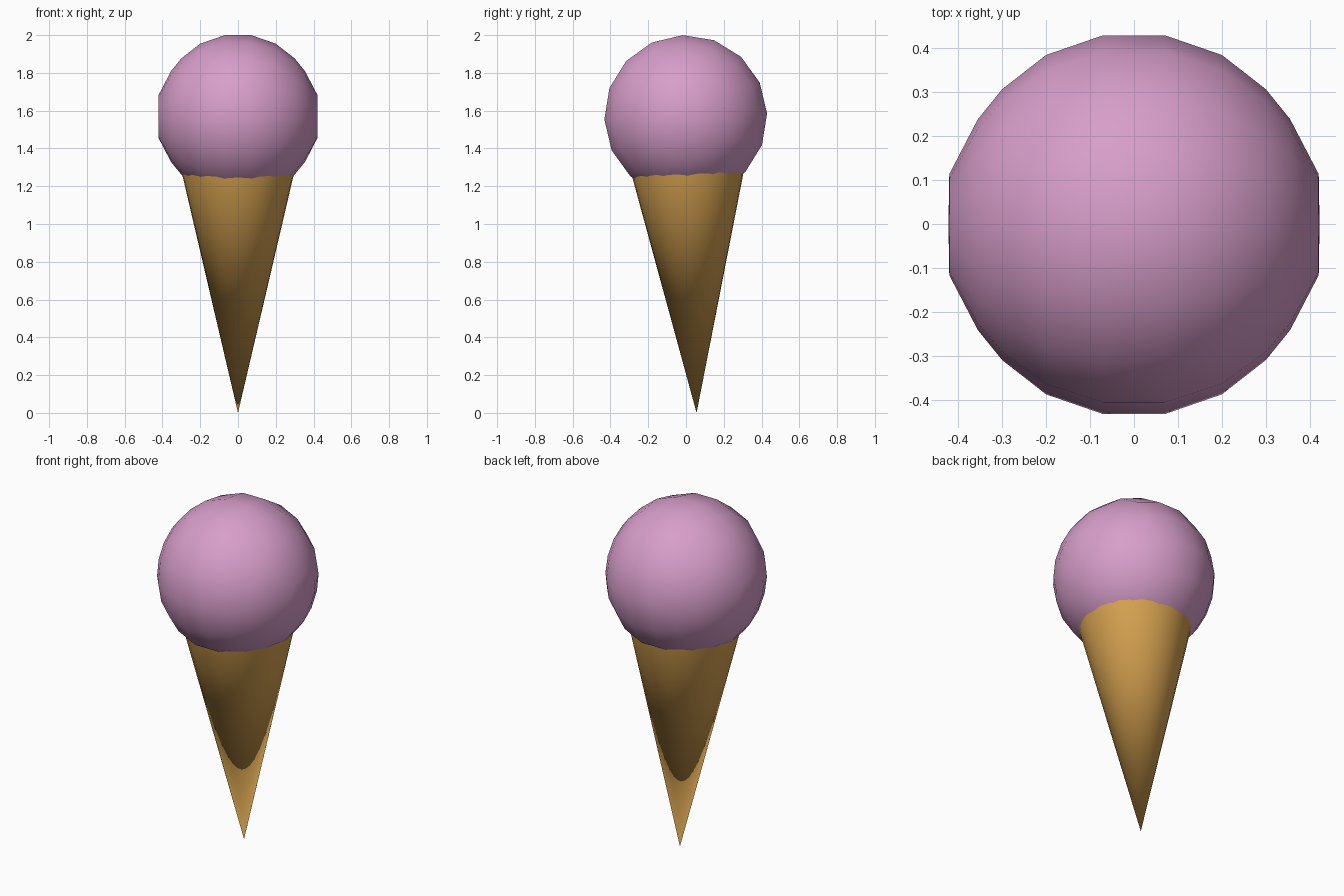
import bpy, bmesh, math
from mathutils import Matrix

if "Cube" in bpy.data.objects:
    bpy.data.objects.remove(bpy.data.objects["Cube"])

TILT = Matrix.Translation((0, 0.056, 0)) @ Matrix.Rotation(math.radians(2.1), 4, 'X')


def material(name, rgb):
    m = bpy.data.materials.new(name)
    m.diffuse_color = (*rgb, 1)
    m.use_nodes = True
    m.node_tree.nodes["Principled BSDF"].inputs["Base Color"].default_value = m.diffuse_color
    return m


def add_object(name, bm, mat):
    bmesh.ops.recalc_face_normals(bm, faces=bm.faces[:])
    for f in bm.faces:
        f.smooth = True
    bm.transform(TILT)
    me = bpy.data.meshes.new(name)
    bm.to_mesh(me)
    bm.free()
    me.materials.append(mat)
    ob = bpy.data.objects.new(name, me)
    bpy.context.collection.objects.link(ob)


def lathe(profile, axis, centre, steps):
    # profile: (distance along axis, radius); ends are closed
    bm = bmesh.new()
    rings = []
    for d, r in profile:
        ring = []
        n = 1 if r == 0 else steps
        for i in range(n):
            a = 2 * math.pi * i / steps
            u, v = r * math.cos(a), r * math.sin(a)
            co = (d, u, v) if axis == 'X' else (u, v, d)
            ring.append(bm.verts.new([c + o for c, o in zip(co, centre)]))
        rings.append(ring)
    for a, b in zip(rings, rings[1:]):
        for i in range(steps):
            j = (i + 1) % steps
            if len(a) == 1:
                bm.faces.new((a[0], b[j], b[i]))
            elif len(b) == 1:
                bm.faces.new((a[i], a[j], b[0]))
            else:
                bm.faces.new((a[i], a[j], b[j], b[i]))
    return bm


pink = material("pink ice cream", (0.68, 0.34, 0.59))
wafer = material("golden wafer", (0.67, 0.36, 0.08))

# Scoop: sixteen-sided ball, faceted outline, rings around the x axis
half = [(0.422, 0), (0.42, 0.115), (0.355, 0.24), (0.30, 0.308), (0.20, 0.386), (0.07, 0.431)]
profile = half + [(-d, r) for d, r in reversed(half)]
add_object("scoop", lathe(profile, 'X', (0, 0, 1.57), 16), pink)

# Cone: pointed wafer, rim tucked against the scoop
add_object("cone", lathe([(0, 0), (1.27, 0.297)], 'Z', (0, 0, 0), 32), wafer)
